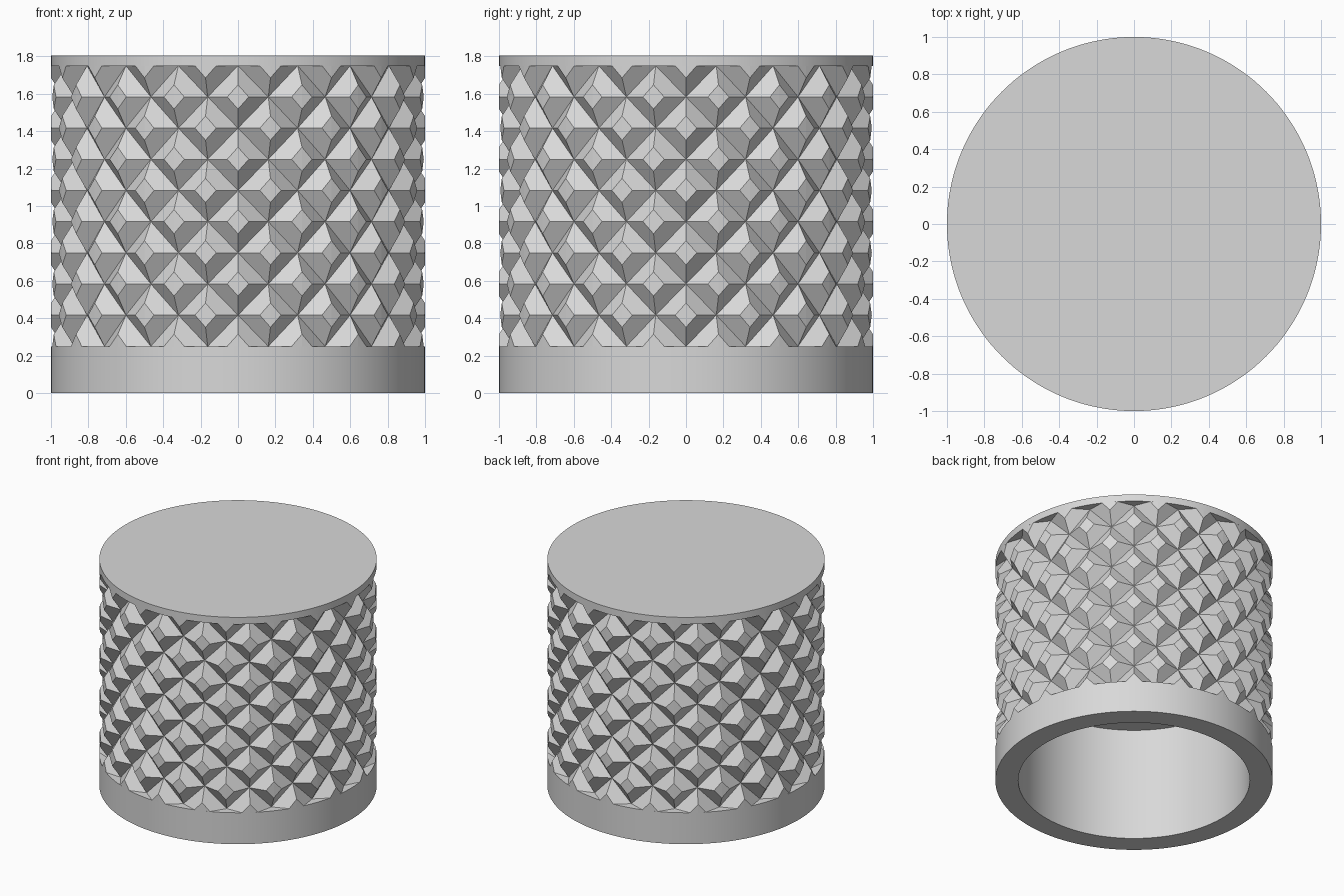
import bpy, bmesh, math

if "Cube" in bpy.data.objects:
    bpy.data.objects.remove(bpy.data.objects["Cube"])

COLUMNS, ROWS = 36, 9          # half-steps around and up
Z0, STEP = 0.25, 1.5 / 9
INNER = 0.932                  # radius of the valley nodes
PEAK = 1.043                   # radius of the untruncated pyramid tips

grey = bpy.data.materials.new("light grey")
grey.diffuse_color = (0.69, 0.69, 0.69, 1)
grey.use_nodes = True
grey.node_tree.nodes["Principled BSDF"].inputs["Base Color"].default_value = grey.diffuse_color


def finish(bm, name):
    bmesh.ops.remove_doubles(bm, verts=bm.verts, dist=1e-5)
    bmesh.ops.recalc_face_normals(bm, faces=bm.faces)
    mesh = bpy.data.meshes.new(name)
    bm.to_mesh(mesh)
    bm.free()
    mesh.materials.append(grey)
    obj = bpy.data.objects.new(name, mesh)
    bpy.context.collection.objects.link(obj)
    return obj


def lathe(name, profile, sides=144):
    """Spin a (radius, z) profile around the z axis."""
    bm = bmesh.new()
    verts = [bm.verts.new((0, -r, z)) for r, z in profile]
    edges = [bm.edges.new(pair) for pair in zip(verts, verts[1:])]
    bmesh.ops.spin(bm, geom=verts + edges, cent=(0, 0, 0), axis=(0, 0, 1),
                   angle=math.tau, steps=sides)
    obj = finish(bm, name)
    bpy.context.view_layer.objects.active = obj
    obj.select_set(True)
    bpy.ops.object.shade_smooth_by_angle(angle=math.radians(30))
    obj.select_set(False)
    return obj


# Base ring with its blind bore, and the closing disc on top
base = lathe("base_ring", [(0, 0.9), (0.835, 0.9), (0.835, 0), (1, 0), (1, Z0), (0.9, Z0)])
cap = lathe("top_disc", [(0.9, 1.75), (1, 1.75), (1, 1.805), (0, 1.805)])


def point(r, i, j):
    a = math.tau * i / COLUMNS - math.pi / 2
    return (r * math.cos(a), r * math.sin(a), Z0 + STEP * j)


# Fractions along the ridges at which the tips are cut off at radius 1
cut_up = (PEAK - 1) / (PEAK - INNER)
half = math.tau / COLUMNS
lo, hi = 0.0, 1.0
for _ in range(40):
    t = (lo + hi) / 2
    r = math.hypot((1 - t) * PEAK + t * INNER * math.cos(half), t * INNER * math.sin(half))
    lo, hi = (t, hi) if r > 1 else (lo, t)
cut_side = math.atan2(t * INNER * math.sin(half),
                      (1 - t) * PEAK + t * INNER * math.cos(half)) / half

# Knurled band of truncated diamond pyramids
bm = bmesh.new()
for j in range(ROWS + 1):
    for i in range(COLUMNS):
        if (i + j) % 2:
            continue
        for v in (-1, 1):
            if not 0 <= j + v <= ROWS:
                continue
            for s in (-1, 1):
                tip = point(1, i, j)
                up, side = point(1, i, j + v * cut_up), point(1, i + s * cut_side, j)
                low_up, low_side = point(INNER, i, j + v), point(INNER, i + s, j)
                for loop in ((tip, side, up), (up, side, low_side, low_up)):
                    if s * v < 0:
                        loop = loop[::-1]
                    bm.faces.new([bm.verts.new(p) for p in loop])
knurl = finish(bm, "knurled_band")
